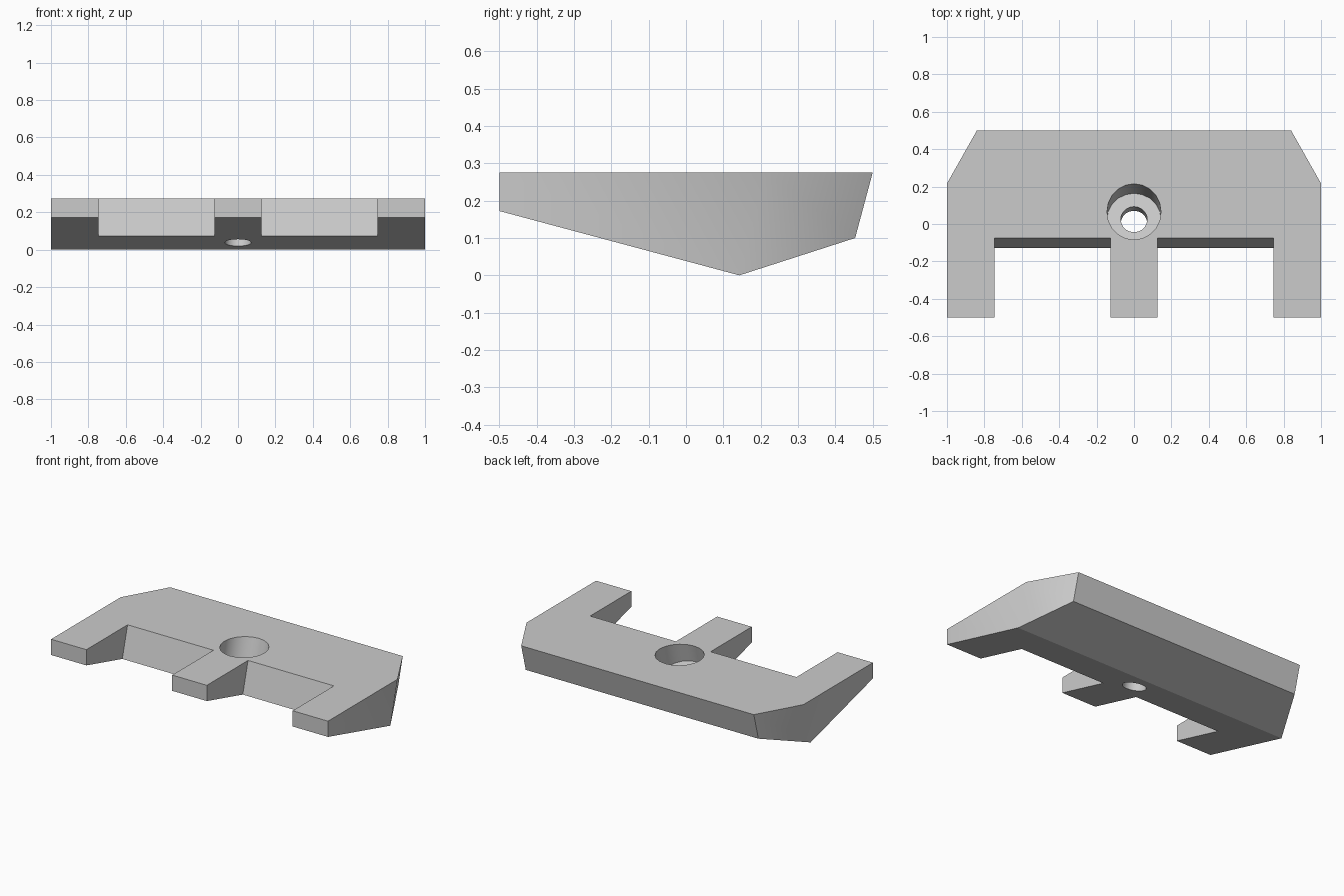
import bpy, bmesh, math
from mathutils import Vector, Matrix

cube = bpy.data.objects.get("Cube")
if cube:
    bpy.data.objects.remove(cube, do_unlink=True)

TILT = math.radians(15)          # lean of the walls and the bolt hole
TOP = 0.275
RIDGE_Y = 0.143                  # lowest edge of the underside
AXIS = Vector((0, math.sin(TILT), math.cos(TILT)))
SLOPE = math.tan(TILT)

grey = bpy.data.materials.new("plain grey")
grey.use_nodes = True
GREY = (0.6, 0.6, 0.6, 1)
grey.diffuse_color = GREY
grey.node_tree.nodes["Principled BSDF"].inputs["Base Color"].default_value = GREY


def make_object(name, bm):
    bmesh.ops.recalc_face_normals(bm, faces=bm.faces)
    mesh = bpy.data.meshes.new(name)
    bm.to_mesh(mesh)
    bm.free()
    mesh.materials.append(grey)
    obj = bpy.data.objects.new(name, mesh)
    bpy.context.collection.objects.link(obj)
    return obj


# Plan outline: right half, then its mirror image
kink = RIDGE_Y + TOP * SLOPE
half = [(0.125, -0.6), (0.125, -0.075), (0.745, -0.075), (0.745, -0.6),
        (1, -0.6), (1, kink), (0.84, 0.5)]
outline = half + [(-x, y) for x, y in reversed(half)]

# Plate: outline swept down along the leaning axis
bm = bmesh.new()
face = bm.faces.new([bm.verts.new((x, y, TOP)) for x, y in outline])
swept = bmesh.ops.extrude_face_region(bm, geom=[face], use_keep_orig=True)
for v in swept["geom"]:
    if isinstance(v, bmesh.types.BMVert):
        v.co -= AXIS * (0.5 / AXIS.z)

# Trim the prong tips and the two underside slopes
ridge = Vector((0, RIDGE_Y, 0))
back_low = Vector((0, 0.5 - 0.175 * SLOPE, 0.1)) - ridge
cuts = [((0, -0.5, 0), (0, -1, 0)),
        (ridge, -AXIS),
        (ridge, (0, back_low.z, -back_low.y))]
for point, normal in cuts:
    bmesh.ops.bisect_plane(bm, geom=bm.verts[:] + bm.edges[:] + bm.faces[:],
                           dist=1e-4, plane_co=point, plane_no=normal,
                           clear_outer=True)
    bmesh.ops.holes_fill(bm, edges=[e for e in bm.edges if e.is_boundary], sides=0)
plate = make_object("clamp_plate", bm)

# Bolt hole with a wider counterbore, square to the front underside
hole_exit = Vector((0, 0.002, (RIDGE_Y - 0.002) * SLOPE))
turn = Matrix.Rotation(-TILT, 4, "X")
for name, radius, start, end in [("bolt_hole", 0.071, -0.1, 0.2),
                                 ("counterbore", 0.1445, 0.087, 0.5)]:
    bm = bmesh.new()
    centre = hole_exit + AXIS * ((start + end) / 2)
    bmesh.ops.create_cone(bm, cap_ends=True, segments=20, radius1=radius,
                          radius2=radius, depth=end - start,
                          matrix=Matrix.Translation(centre) @ turn)
    cutter = make_object(name, bm)
    cutter.hide_render = True
    mod = plate.modifiers.new(name, "BOOLEAN")
    mod.operation = "DIFFERENCE"
    mod.solver = "EXACT"
    mod.object = cutter
    bpy.context.view_layer.objects.active = plate
    bpy.ops.object.modifier_apply(modifier=name)
    bpy.data.objects.remove(cutter, do_unlink=True)

# Smooth the shallow side corners and the hole, keep the rest sharp
bpy.ops.object.select_all(action="DESELECT")
plate.select_set(True)
bpy.context.view_layer.objects.active = plate
bpy.ops.object.shade_smooth_by_angle(angle=math.radians(31.5))
